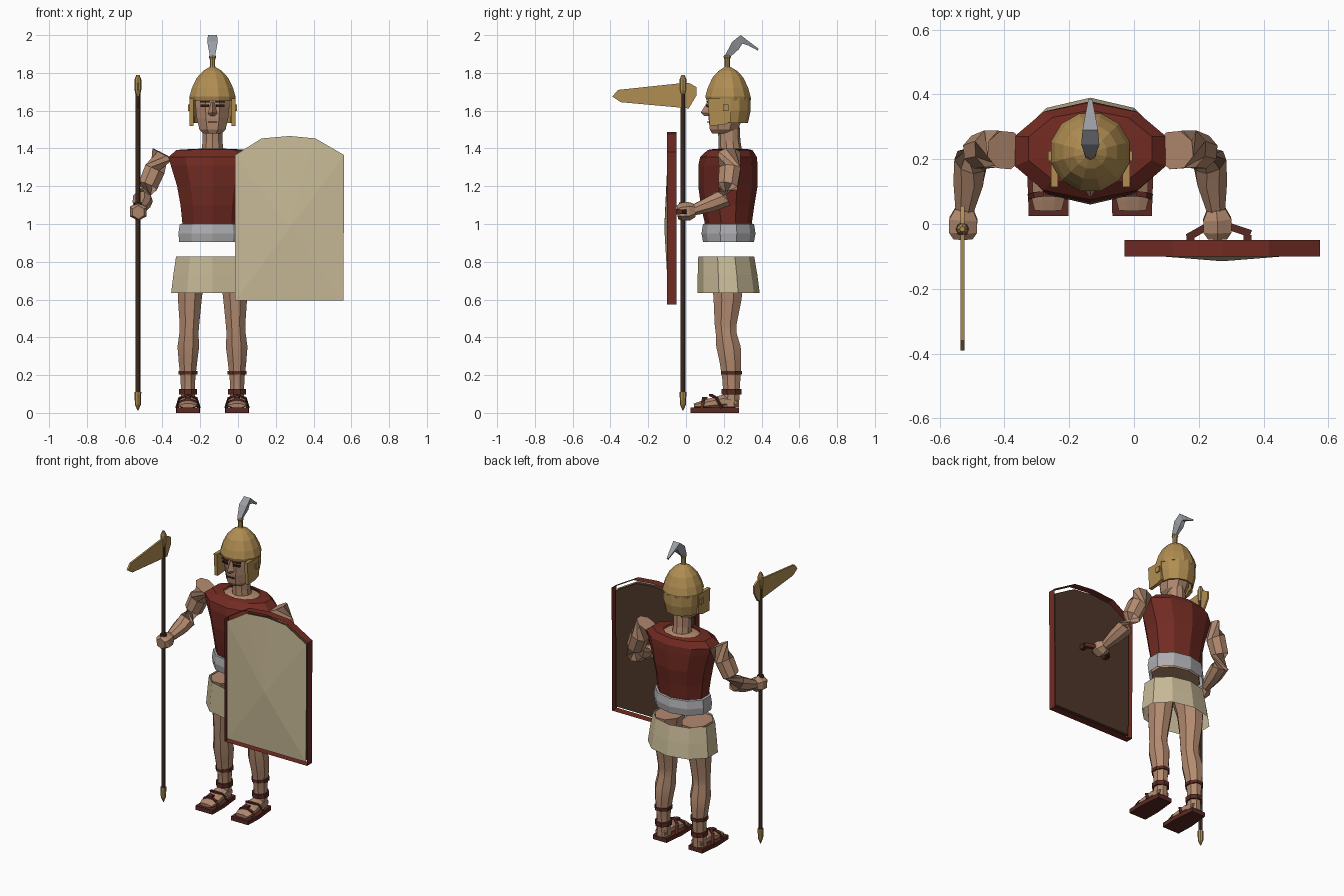
import bpy, bmesh, math
from mathutils import Vector, Matrix

CX = -0.135   # centre line of the figure
CY = 0.225


def mat(name, *rgb):
    m = bpy.data.materials.new(name)
    m.diffuse_color = (*rgb, 1)
    return m


skin = mat("skin", 0.45, 0.255, 0.16)
red = mat("red_cloth", 0.165, 0.024, 0.016)
leather = mat("strap_leather", 0.10, 0.022, 0.016)
brass = mat("brass", 0.44, 0.27, 0.085)
linen = mat("linen", 0.58, 0.49, 0.31)
belt_grey = mat("belt_grey", 0.42, 0.42, 0.44)
plume_grey = mat("plume_grey", 0.32, 0.34, 0.37)
wood = mat("dark_wood", 0.075, 0.038, 0.022)
dark = mat("eye_dark", 0.03, 0.01, 0.008)


def finish(name, bm, material, smooth=0):
    bmesh.ops.recalc_face_normals(bm, faces=bm.faces)
    me = bpy.data.meshes.new(name)
    bm.to_mesh(me)
    bm.free()
    me.materials.append(material)
    ob = bpy.data.objects.new(name, me)
    bpy.context.collection.objects.link(ob)
    if smooth:
        bpy.ops.object.select_all(action='DESELECT')
        ob.select_set(True)
        bpy.context.view_layer.objects.active = ob
        bpy.ops.object.shade_smooth_by_angle(angle=math.radians(smooth))
    return ob


def skin_rings(name, rings, material, caps=(True, True), closed=True, smooth=0):
    """Join equal-length point rings with quads."""
    bm = bmesh.new()
    vs = [[bm.verts.new(p) for p in r] for r in rings]
    n = len(vs[0])
    for a, b in zip(vs, vs[1:]):
        for i in range(n if closed else n - 1):
            j = (i + 1) % n
            bm.faces.new((a[i], a[j], b[j], b[i]))
    if caps[0]:
        bm.faces.new(vs[0])
    if caps[1]:
        bm.faces.new(vs[-1])
    return finish(name, bm, material, smooth)


def loft(name, sections, material, n=10, phase=90, caps=(True, True), smooth=0):
    """Horizontal ellipses: (x, y, z, rx, ry)."""
    ang = [math.radians(phase + 360 * i / n) for i in range(n)]
    return skin_rings(name, [[(x + rx * math.cos(a), y + ry * math.sin(a), z) for a in ang]
                             for x, y, z, rx, ry in sections], material, caps, smooth=smooth)


def tube(name, path, material, n=8, smooth=0):
    """Sections square to a path: (x, y, z, width, height)."""
    pts = [Vector(p[:3]) for p in path]
    rings = []
    for i, p in enumerate(pts):
        d = (pts[min(i + 1, len(pts) - 1)] - pts[max(i - 1, 0)]).normalized()
        up = Vector((0, 0, 1)) if abs(d.z) < 0.9 else Vector((0, 1, 0))
        u = d.cross(up).normalized()
        v = u.cross(d)
        rings.append([p + u * path[i][3] * math.cos(a) + v * path[i][4] * math.sin(a)
                      for a in (2 * math.pi * (k + .5) / n for k in range(n))])
    return skin_rings(name, rings, material, smooth=smooth)


def box(name, c, size, material, rot=0):
    bm = bmesh.new()
    m = Matrix.Translation(c) @ Matrix.Rotation(rot, 4, 'Z') @ Matrix.Diagonal((*size, 1))
    bmesh.ops.create_cube(bm, size=1, matrix=m)
    return finish(name, bm, material)


def prism(name, outline, axis, lo, hi, material):
    """Extrude an outline along x or y."""
    put = (lambda a, b, t: (t, a, b)) if axis == 'x' else (lambda a, b, t: (a, t, b))
    return skin_rings(name, [[put(a, b, t) for a, b in outline] for t in (lo, hi)], material)


# Torso, belt and skirt
loft("tunic", [(CX, .225, .98, .165, .12), (CX, .22, 1.1, .178, .142), (CX, .222, 1.2, .197, .157),
               (CX, .222, 1.31, .232, .157), (CX, .225, 1.355, .245, .15), (CX, .233, 1.392, .2, .118),
               (CX, .235, 1.397, .12, .09)], red, caps=(False, False))
loft("chest_skin", [(CX, .235, 1.38, .13, .095), (CX, .235, 1.394, .11, .08), (CX, .235, 1.40, .065, .06)], skin)
loft("belt", [(CX, .225, .905, .185, .135), (CX, .225, .95, .19, .143), (CX, .225, 1.0, .182, .135),
              (CX, .225, 1.003, .16, .12)], belt_grey, caps=(False, False))
loft("waist_skin", [(CX, .225, .906, .165, .12), (CX, .225, .99, .16, .115)], skin)
loft("skirt", [(CX, .225, .635, .23, .165), (CX, .22, .73, .218, .158), (CX, .213, .828, .203, .148)],
     linen, caps=(False, False))

# Neck, head and face
loft("neck", [(CX, .235, 1.385, .062, .062), (CX, .23, 1.44, .055, .058), (CX, .225, 1.54, .055, .058)], skin, 10)
loft("head", [(CX, .19, 1.478, .05, .055), (CX, .2, 1.50, .075, .08), (CX, .21, 1.56, .09, .098),
              (CX, .215, 1.62, .097, .104), (CX, .22, 1.70, .097, .104)], skin, 8, 22.5)
skin_rings("nose", [[(CX - .012, .125, 1.645), (CX + .012, .125, 1.645), (CX, .112, 1.645)],
                    [(CX - .028, .125, 1.585), (CX + .028, .125, 1.585), (CX, .078, 1.59)],
                    [(CX - .015, .125, 1.572), (CX + .015, .125, 1.572), (CX, .095, 1.572)]], skin)
box("mouth", (CX, .116, 1.54), (.05, .009, .006), leather)
for s in (-1, 1):
    box("eye", (CX + s * .042, .119, 1.626), (.044, .009, .012), dark, s * .25)
    box("brow", (CX + s * .042, .118, 1.647), (.05, .009, .01), leather, s * .25)

# Helmet with guards, knob and plume
loft("helmet_dome", [(CX, .222, 1.655, .122, .118), (CX, .222, 1.675, .126, .124), (CX, .222, 1.72, .113, .111),
                     (CX, .222, 1.775, .085, .085), (CX, .222, 1.81, .052, .052), (CX, .22, 1.83, .018, .018)],
     brass, 12, 15)
arc = [math.radians(180 * i / 6) for i in range(7)]
skin_rings("neck_guard", [[(CX + r * math.cos(a), .222 + r * math.sin(a), z) for a in arc]
                          for z, r in ((1.67, .121), (1.6, .12), (1.535, .106), (1.535, .096), (1.66, .108))],
           brass, (False, False), closed=False)
cheek = [(.115, 1.665), (.235, 1.665), (.235, 1.54), (.2, 1.525), (.125, 1.52)]
for s in (-1, 1):
    prism("cheek_guard", cheek, 'x', CX + s * .1, CX + s * .122, brass)
    box("guard_hinge", (CX + s * .124, .21, 1.615), (.012, .03, .035), brass)
loft("crest_knob", [(CX, .218, 1.82, .022, .022), (CX, .218, 1.835, .014, .014), (CX, .218, 1.87, .014, .014),
                    (CX, .218, 1.885, .02, .02), (CX, .218, 1.895, .014, .014)], brass, 8)
skin_rings("plume", [[(CX - w, y0, z0), (CX + w, y0, z0), (CX + w * .5, y1, z1), (CX - w * .5, y1, z1)]
                     for w, y0, z0, y1, z1 in ((.014, .205, 1.89, .235, 1.885), (.028, .245, 1.965, .28, 1.925),
                                               (.024, .29, 2.0, .298, 1.955), (.016, .335, 1.965, .33, 1.945),
                                               (.006, .385, 1.928, .38, 1.918))], plume_grey)

# Arms and hands
for s in (-1, 1):
    def X(d):
        return CX + s * d
    tube("arm", [(X(.262), .228, 1.372, .062, .066), (X(.305), .232, 1.29, .06, .062),
                 (X(.343), .222, 1.2, .056, .056), (X(.368), .195, 1.135, .054, .054),
                 (X(.376), .13, 1.105, .05, .046), (X(.388), .04, 1.073, .03, .03)], skin, 8, 35)
    tube("hand", [(X(.389), .045, 1.073, .033, .036), (X(.392), .015, 1.068, .05, .05),
                  (X(.393), -.025, 1.064, .05, .048), (X(.393), -.046, 1.062, .034, .036)], skin, 6)

# Legs, feet and sandals
for s in (-1, 1):
    def X(d):
        return CX + s * d
    loft("leg", [(X(.097), .215, .828, .088, .115), (X(.115), .222, .7, .076, .09), (X(.12), .22, .6, .068, .08),
                 (X(.122), .21, .47, .056, .063), (X(.125), .213, .42, .055, .06), (X(.128), .225, .35, .062, .07),
                 (X(.13), .235, .27, .053, .062), (X(.13), .24, .18, .042, .052), (X(.13), .24, .1, .04, .046),
                 (X(.13), .235, .03, .045, .05)], skin, 8, 22.5, smooth=30)
    tube("foot", [(X(.13), .27, .052, .04, .024), (X(.13), .2, .062, .046, .038), (X(.13), .13, .05, .052, .03),
                  (X(.13), .075, .042, .054, .02), (X(.13), .042, .038, .045, .012)], skin, 8)
    outline = [(.068, .025), (.19, .025), (.194, .14), (.18, .28), (.08, .28), (.066, .14)]
    skin_rings("sole", [[(X(a), b, z) for a, b in outline] for z in (0, .028)], leather)
    for z, w, r in ((.212, .02, .054), (.112, .028, .051)):
        loft("ankle_strap", [(X(.13), .24, z - w / 2, r, r + .006), (X(.13), .24, z + w / 2, r, r + .006)],
             leather, 8, 22.5)
    for ya, yb in ((.085, .095), (.19, .13)):
        top = .075 if ya < .1 else .095
        tube("foot_strap", [(X(.072), ya, .026, .012, .006), (X(.088), (ya + yb) / 2, top - .015, .012, .006),
                            (X(.13), yb, top, .012, .008), (X(.172), (ya + yb) / 2, top - .015, .012, .006),
                            (X(.188), ya, .026, .012, .006)], leather, 4)
    box("strap_knot", (X(.13), .1, .072), (.03, .03, .024), leather)

# Pole with brass fittings and a flat blade
PX, PY = -.53, -.016
loft("pole", [(PX, PY, .06, .013, .013), (PX, PY, 1.72, .013, .013)], wood, 8)
loft("pole_foot", [(PX, PY, .012, .002, .002), (PX, PY, .045, .016, .016), (PX, PY, .11, .018, .018)], brass, 8)
loft("pole_head", [(PX, PY, 1.69, .014, .014), (PX, PY, 1.71, .018, .018), (PX, PY, 1.765, .018, .018),
                   (PX, PY, 1.79, .008, .008)], brass, 8)
prism("blade", [(-.39, 1.675), (-.36, 1.71), (0, 1.748), (.02, 1.745), (.055, 1.725), (.055, 1.68),
                (.015, 1.612), (-.345, 1.645)], 'x', PX - .006, PX + .006, brass)
loft("pole_grip", [(PX, PY, 1.09, .021, .021), (PX, PY, 1.115, .021, .021)], wood, 8)

# Shield: thin rim, domed front, flat back and bent handle
SX, SZ = .273, 1.0
shape = [(-.288, .594), (.285, .594), (.289, 1.365), (.137, 1.453), (0, 1.466), (-.148, 1.453), (-.289, 1.365)]


def outline_at(y, k):
    return [(SX + a * k, y, SZ + .02 + (z - SZ - .02) * k) for a, z in shape]


skin_rings("shield_rim", [outline_at(-.10, 1.045), outline_at(-.05, 1.045)], red, (False, False))
bm = bmesh.new()
edge = [bm.verts.new(p) for p in outline_at(-.092, 1)]
peak = bm.verts.new((SX, -.115, .98))
for a, b in zip(edge, edge[1:] + edge[:1]):
    bm.faces.new((a, b, peak))
finish("shield_front", bm, linen)
prism("shield_back", [(x, z) for x, y, z in outline_at(0, .985)], 'y', -.088, -.066, wood)
tube("shield_handle", [(.165, -.042, 1.065, .016, .018), (.225, -.008, 1.065, .016, .018),
                       (.295, -.008, 1.065, .016, .018), (.36, -.03, 1.065, .016, .018)], leather, 4)
for x in (.175, .35):
    box("handle_mount", (x, -.052, 1.065), (.025, .035, .03), leather)
